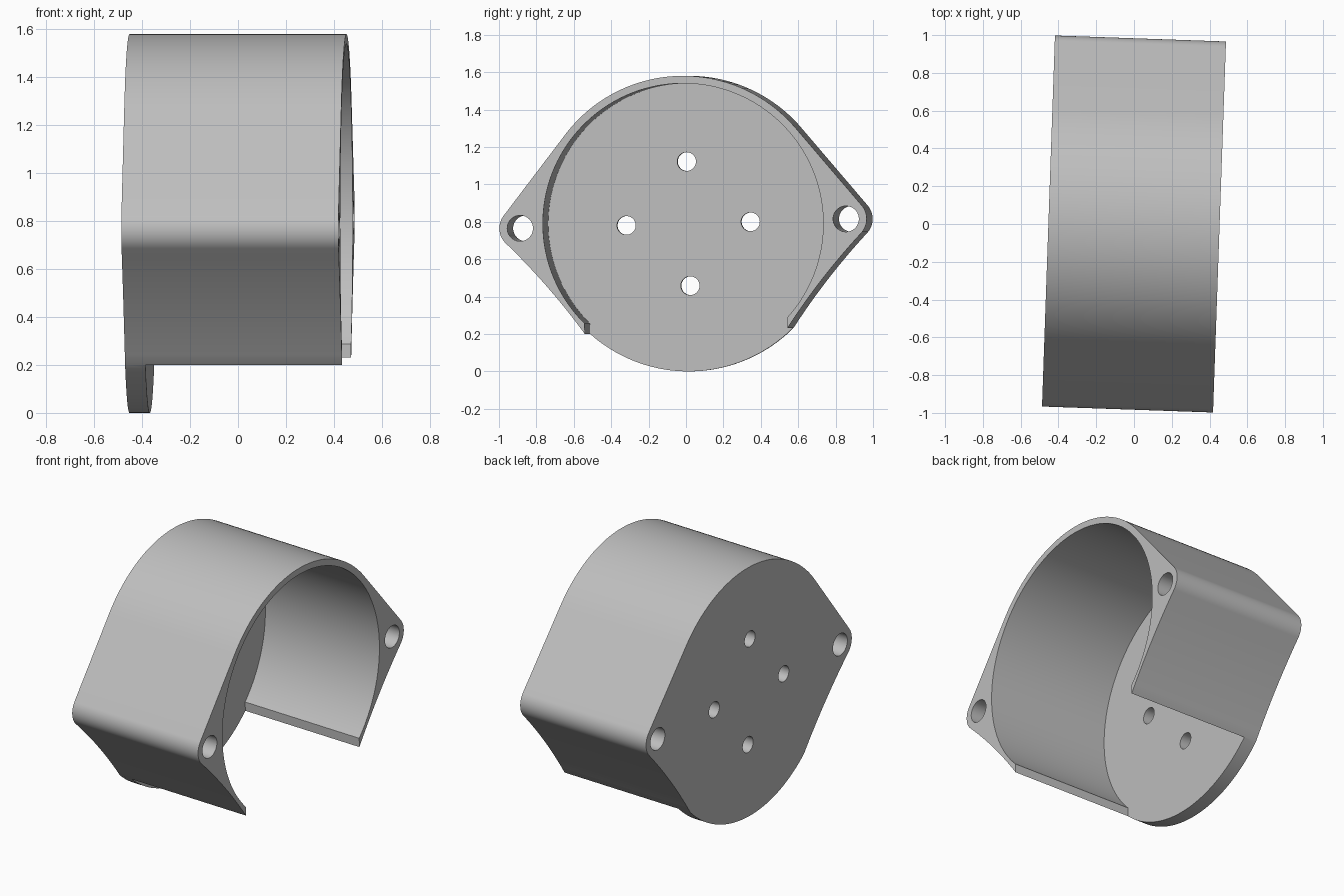
import bpy
import bmesh
from math import sin, cos, radians, acos, degrees, hypot
from mathutils import Vector, Euler

cube = bpy.data.objects.get("Cube")
if cube:
    bpy.data.objects.remove(cube, do_unlink=True)

# Main dimensions
HALF_DEPTH = 0.453
FLOOR_X = -0.368
OUTER, INNER = 0.79, 0.75
EAR_Y, EAR_R, EAR_HOLE = 0.872, 0.111, 0.069
SLOT = 0.543
MOUNT_RING, MOUNT_HOLE = 0.332, 0.05


def arc(cy, cz, r, a0, a1, n):
    """Points of an arc in the y-z plane, angles in degrees."""
    angles = [radians(a0 + (a1 - a0) * i / n) for i in range(n + 1)]
    return [(cy + r * cos(a), cz + r * sin(a)) for a in angles]


def extrude_profiles(name, profiles, x0, x1):
    """Extrude closed y-z outlines along x into one solid object."""
    bm = bmesh.new()
    for pts in profiles:
        face = bm.faces.new([bm.verts.new((x0, y, z)) for y, z in pts])
        ext = bmesh.ops.extrude_face_region(bm, geom=[face], use_keep_orig=True)
        verts = [v for v in ext["geom"] if isinstance(v, bmesh.types.BMVert)]
        bmesh.ops.translate(bm, verts=verts, vec=(x1 - x0, 0, 0))
    bmesh.ops.recalc_face_normals(bm, faces=bm.faces)
    mesh = bpy.data.meshes.new(name)
    bm.to_mesh(mesh)
    bm.free()
    obj = bpy.data.objects.new(name, mesh)
    bpy.context.collection.objects.link(obj)
    return obj


def cut(obj, cutter):
    mod = obj.modifiers.new("cut", "BOOLEAN")
    mod.operation = "DIFFERENCE"
    mod.solver = "EXACT"
    mod.object = cutter
    cutter.hide_render = True
    bpy.context.view_layer.objects.active = obj
    bpy.ops.object.modifier_apply(modifier=mod.name)
    bpy.data.objects.remove(cutter, do_unlink=True)


# Half outline from the top, round the ear, down to the slot corner and the bottom
tangent = degrees(acos((OUTER - EAR_R) / EAR_Y))
corner = Vector((SLOT, -(OUTER ** 2 - SLOT ** 2) ** 0.5))
half = arc(0, 0, OUTER, 90, tangent, 24)
half += arc(EAR_Y, 0, EAR_R, tangent, -44, 20)
start = Vector(half[-1])
span = corner - start
inward = Vector((span.y, -span.x)).normalized()
for i in range(1, 12):
    t = i / 12
    p = start + span * t + inward * (0.014 * 4 * t * (1 - t))
    half.append((p.x, p.y))
corner_angle = -degrees(acos(SLOT / OUTER))
half += arc(0, 0, OUTER, corner_angle, -90, 24)
outline = half + [(-y, z) for y, z in reversed(half[1:-1])]

housing = extrude_profiles("housing", [outline], -HALF_DEPTH, HALF_DEPTH)

# Round cavity with an open slot along the bottom
side = SLOT - 0.001
open_angle = -degrees(acos(side / INNER))
cavity = arc(0, 0, INNER, open_angle, 180 - open_angle, 120)
cavity += [(-side, -1), (side, -1)]
cut(housing, extrude_profiles("cavity_cutter", [cavity], FLOOR_X, 1))

# Ear holes and the four holes in the floor
holes = [(s * EAR_Y, 0, EAR_HOLE) for s in (-1, 1)]
holes += [(MOUNT_RING * y, MOUNT_RING * z, MOUNT_HOLE)
          for y, z in ((1, 0), (0, 1), (-1, 0), (0, -1))]
rings = [arc(y, z, r, 0, 360, 40)[:-1] for y, z, r in holes]
cut(housing, extrude_profiles("hole_cutter", rings, -1, 1))

# Material
grey = bpy.data.materials.new("light_grey")
grey.use_nodes = True
colour = (0.52, 0.52, 0.52, 1)
grey.diffuse_color = colour
grey.node_tree.nodes["Principled BSDF"].inputs["Base Color"].default_value = colour
housing.data.materials.clear()
housing.data.materials.append(grey)

# Smooth curved walls, then set the slight tilt and turn
bpy.ops.object.select_all(action="DESELECT")
housing.select_set(True)
bpy.context.view_layer.objects.active = housing
bpy.ops.object.shade_smooth_by_angle(angle=radians(25))
housing.rotation_euler = Euler((radians(1.65), 0, radians(-2)))
housing.location = (0, 0, OUTER)
